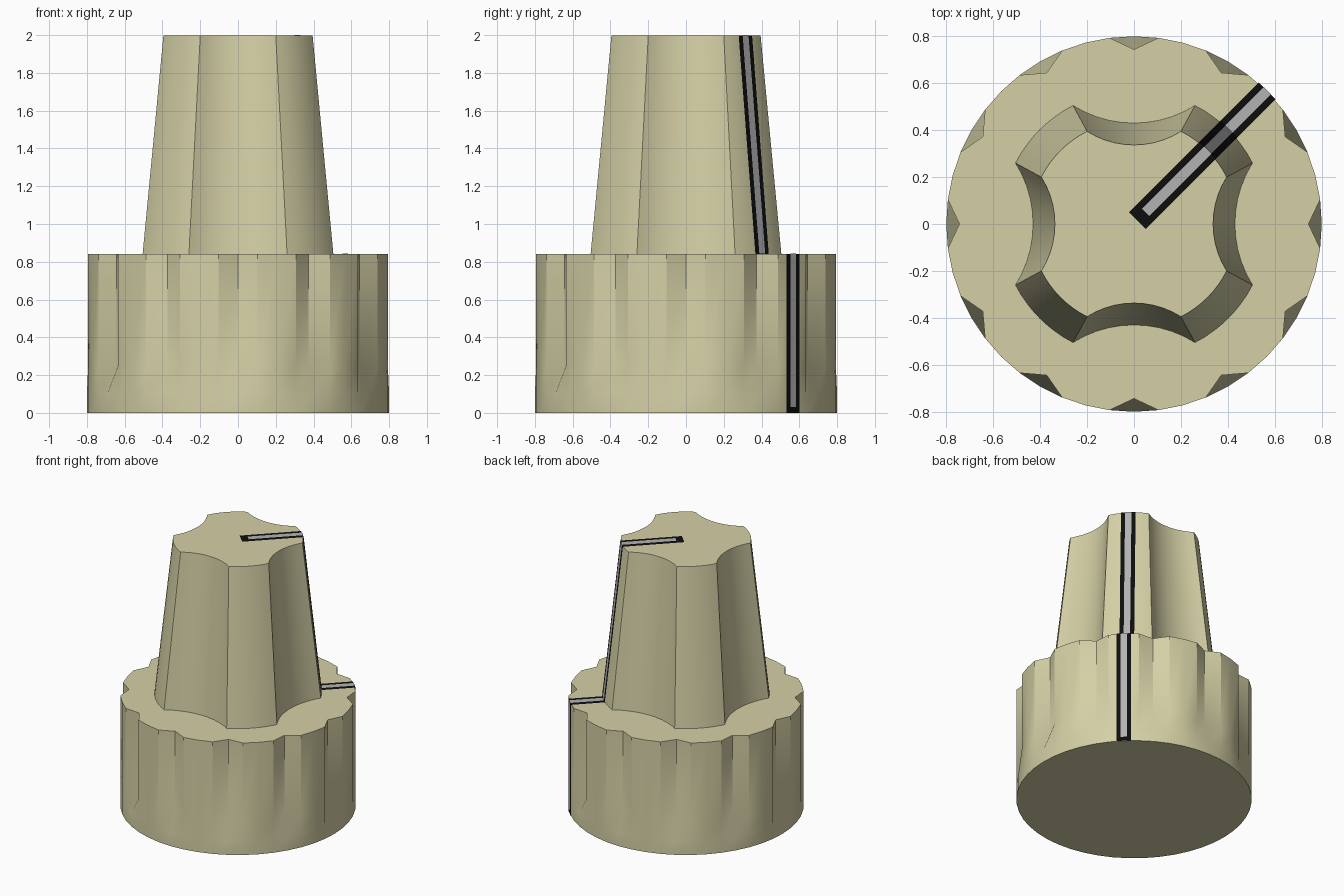
import bpy, bmesh
from math import sin, cos, pi, atan2, hypot, radians

if "Cube" in bpy.data.objects:
    bpy.data.objects.remove(bpy.data.objects["Cube"])


def material(name, rgb):
    m = bpy.data.materials.new(name)
    m.diffuse_color = (*rgb, 1)
    m.use_nodes = True
    m.node_tree.nodes["Principled BSDF"].inputs["Base Color"].default_value = m.diffuse_color
    return m


cream = material("cream", (0.66, 0.63, 0.38))
black = material("black", (0.004, 0.004, 0.004))
silver = material("silver", (0.45, 0.45, 0.45))


def finish(name, bm, mat):
    me = bpy.data.meshes.new(name)
    bm.to_mesh(me)
    bm.free()
    me.materials.append(mat)
    ob = bpy.data.objects.new(name, me)
    bpy.context.collection.objects.link(ob)
    return ob


def loft(name, rings, mat, angle=30):
    """Capped, smooth-shaded skin through closed rings of equal length."""
    bm = bmesh.new()
    loops = [[bm.verts.new(p) for p in ring] for ring in rings]
    n = len(loops[0])
    for a, b in zip(loops, loops[1:]):
        for i in range(n):
            j = (i + 1) % n
            bm.faces.new((a[i], a[j], b[j], b[i]))
    bm.faces.new(loops[0][::-1])
    bm.faces.new(loops[-1])
    ob = finish(name, bm, mat)
    bpy.ops.object.select_all(action='DESELECT')
    bpy.context.view_layer.objects.active = ob
    ob.select_set(True)
    bpy.ops.object.shade_smooth_by_angle(angle=radians(angle))
    return ob


# Skirt: 48-sided drum, every fourth vertex pushed in to make 12 notches
def skirt_ring(z, notch_r):
    ring = []
    for i in range(48):
        r = notch_r if i % 4 == 0 else 0.8
        a = i * pi / 24
        ring.append((r * cos(a), r * sin(a), z))
    return ring


loft("skirt", [skirt_ring(0, 0.8), skirt_ring(0.1, 0.8),
               skirt_ring(0.25, 0.744), skirt_ring(0.84, 0.744)], cream)


# Grip: four convex lobes joined by concave finger scoops, tapering upwards
def grip_ring(z, cx, cy, scoop):
    corner_r = hypot(cx, cy)
    start = atan2(cx, cy)
    sag = cy - scoop
    arc_r = (cx * cx + sag * sag) / (2 * sag)
    half = atan2(cx, arc_r - sag)
    quarter = []
    for i in range(8):                       # convex lobe
        a = start + (pi / 2 - 2 * start) * i / 8
        quarter.append((corner_r * cos(a), corner_r * sin(a)))
    for i in range(10):                      # concave scoop
        a = half - 2 * half * i / 10
        quarter.append((arc_r * sin(a), scoop + arc_r * (1 - cos(a))))
    ring = []
    for k in range(4):
        c, s = cos(k * pi / 2), sin(k * pi / 2)
        ring += [(x * c - y * s, x * s + y * c, z) for x, y in quarter]
    return ring


loft("grip", [grip_ring(0.84, 0.26, 0.505, 0.43),
              grip_ring(1.997, 0.2, 0.395, 0.337)], cream)


# Pointer line: ribbons following the knob profile along the 45 degree ray
def ribbon(name, start_r, end_z, width, lift, mat):
    path = [(start_r, 1.997 + lift), (0.443 + lift, 1.997 + lift),
            (0.568 + lift, 0.84 + lift), (0.8 + lift, 0.84 + lift),
            (0.8 + lift, end_z)]
    bm = bmesh.new()
    h, q = width / 2, 0.5 ** 0.5
    rows = [[bm.verts.new(((r + s * h) * q, (r - s * h) * q, z))
             for s in (1, -1)] for r, z in path]
    for a, b in zip(rows, rows[1:]):
        bm.faces.new((a[0], b[0], b[1], a[1]))
    finish(name, bm, mat)


ribbon("pointer_border", 0.02, 0.0, 0.1, 0.0015, black)
ribbon("pointer_line", 0.07, 0.03, 0.044, 0.003, silver)
